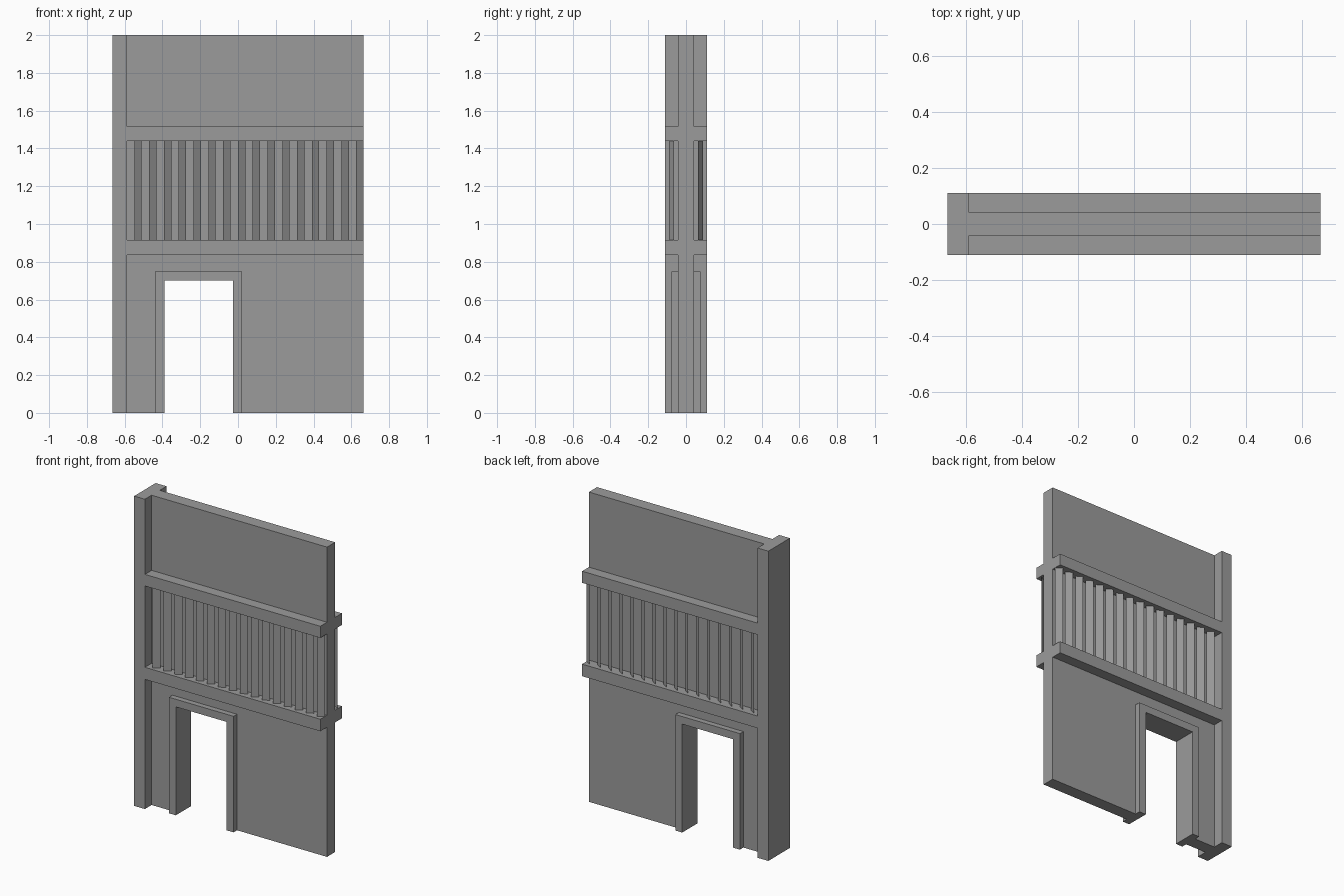
import bpy
import bmesh

cube = bpy.data.objects.get("Cube")
if cube:
    bpy.data.objects.remove(cube, do_unlink=True)

grey = bpy.data.materials.new("plain grey")
grey.use_nodes = True
colour = (0.33, 0.33, 0.33, 1)
grey.diffuse_color = colour
grey.node_tree.nodes["Principled BSDF"].inputs["Base Color"].default_value = colour

# Main dimensions
LEFT, RIGHT, POST = -0.665, 0.665, -0.588
TOP = 2.0
WALL, FRAME, TRIM = 0.0415, 0.11, 0.077
LOW_A, LOW_B = 0.837, 0.915
HIGH_A, HIGH_B = 1.44, 1.515
DOOR_L, DOOR_R, DOOR_TOP = -0.39, -0.027, 0.70
EDGE = 0.049


def finish(name, bm):
    mesh = bpy.data.meshes.new(name)
    bm.to_mesh(mesh)
    bm.free()
    mesh.materials.append(grey)
    obj = bpy.data.objects.new(name, mesh)
    bpy.context.collection.objects.link(obj)
    return obj


def extrude_profile(name, points, half_depth):
    """Extrude an x-z outline evenly to the front and back."""
    bm = bmesh.new()
    face = bm.faces.new([bm.verts.new((x, -half_depth, z)) for x, z in points])
    new = bmesh.ops.extrude_face_region(bm, geom=[face])["geom"]
    verts = [v for v in new if isinstance(v, bmesh.types.BMVert)]
    bmesh.ops.translate(bm, verts=verts, vec=(0, 2 * half_depth, 0))
    bmesh.ops.recalc_face_normals(bm, faces=bm.faces)
    return finish(name, bm)


def doorway(left, right, top):
    return [(left, 0), (left, top), (right, top), (right, 0)]


# Thin wall with a door opening
outer = doorway(DOOR_L - EDGE, DOOR_R + EDGE, DOOR_TOP + EDGE)
extrude_profile("wall", [(POST, 0)] + outer + [(RIGHT, 0), (RIGHT, TOP), (POST, TOP)], WALL)

# Raised trim around the door
inner = doorway(DOOR_L, DOOR_R, DOOR_TOP)
extrude_profile("door_frame", outer + inner[::-1], TRIM)

# Corner post and the two rails in one piece
extrude_profile("post_and_rails", [
    (LEFT, 0), (POST, 0),
    (POST, LOW_A), (RIGHT, LOW_A), (RIGHT, LOW_B), (POST, LOW_B),
    (POST, HIGH_A), (RIGHT, HIGH_A), (RIGHT, HIGH_B), (POST, HIGH_B),
    (POST, TOP), (LEFT, TOP)], FRAME)

# Angled vertical slats between the rails, on both sides
COUNT = 16
step = (RIGHT - POST) / COUNT
for side, name in ((-1, "front_slats"), (1, "back_slats")):
    bm = bmesh.new()
    for i in range(COUNT):
        x1 = POST + (i + 1) * step
        x0 = x1 - step / 2
        corners = [(x0, 0.09, LOW_B), (x1, 0.064, LOW_B),
                   (x1, 0.064, HIGH_A), (x0, 0.09, HIGH_A)]
        if side > 0:
            corners.reverse()
        bm.faces.new([bm.verts.new((x, side * y, z)) for x, y, z in corners])
    finish(name, bm)
